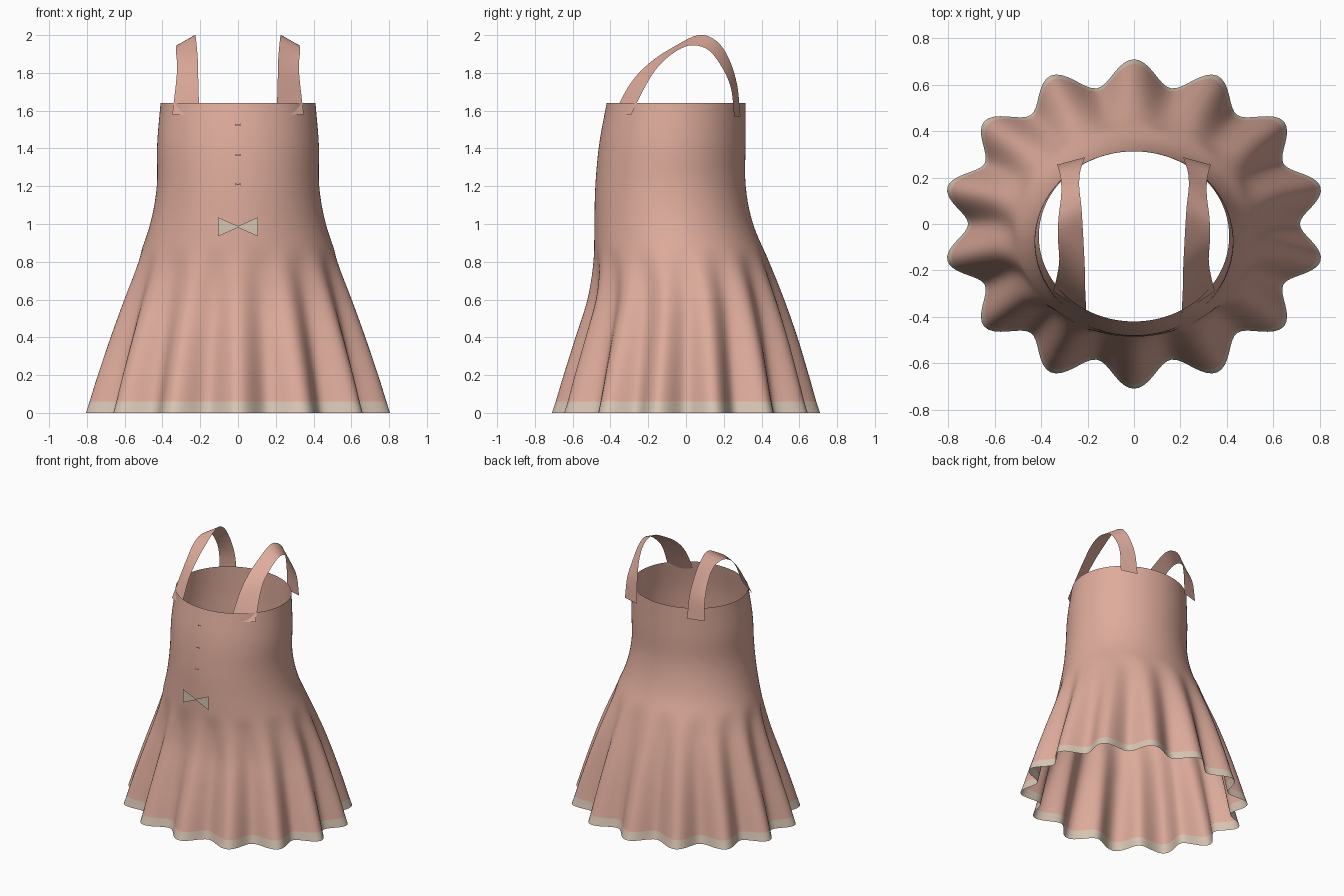
import bpy
import math
from mathutils import Vector

cube = bpy.data.objects.get("Cube")
if cube:
    bpy.data.objects.remove(cube, do_unlink=True)


def make_material(name, colour):
    mat = bpy.data.materials.new(name)
    mat.use_nodes = True
    mat.diffuse_color = (*colour, 1)
    mat.node_tree.nodes["Principled BSDF"].inputs["Base Color"].default_value = (*colour, 1)
    return mat


pink = make_material("dusty pink cloth", (0.73, 0.41, 0.33))
beige = make_material("beige trim", (0.69, 0.56, 0.45))


def smooth_rows(rows, steps):
    """Run a smooth curve through rows of numbers and sample it."""
    rows = [Vector(r) for r in rows]
    result = []
    for i in range(len(rows) - 1):
        b, c = rows[i], rows[i + 1]
        start = (c - rows[i - 1]) / 2 if i else c - b
        end = (rows[i + 2] - b) / 2 if i + 2 < len(rows) else c - b
        for k in range(steps):
            t = k / steps
            s = t * t * (3 - 2 * t)
            result.append(b.lerp(c, s) + start * (t * (1 - t) ** 2) - end * (t * t * (1 - t)))
    return result + [rows[-1]]


def make_object(name, verts, faces, materials):
    mesh = bpy.data.meshes.new(name)
    mesh.from_pydata(verts, [], faces)
    for mat in materials:
        mesh.materials.append(mat)
    obj = bpy.data.objects.new(name, mesh)
    bpy.context.scene.collection.objects.link(obj)
    return obj


def make_grid(name, grid, materials, closed=False):
    """Skin a grid of points, optionally joined around into a tube."""
    width = len(grid[0])
    faces = []
    for i in range(len(grid) - 1):
        for j in range(width if closed else width - 1):
            n = (j + 1) % width
            faces.append((i * width + j, i * width + n,
                          (i + 1) * width + n, (i + 1) * width + j))
    obj = make_object(name, [p for row in grid for p in row], faces, materials)
    obj.data.shade_smooth()
    return obj


# Dress body: height, half width, front edge, back edge
HEM = 0.06
PLEATS = 14
PLEAT_TOP = 0.86
body_profile = [
    (0, 0.825, -0.71, 0.71),
    (HEM, 0.805, -0.69, 0.69),
    (0.2, 0.76, -0.648, 0.65),
    (0.4, 0.69, -0.585, 0.59),
    (0.6, 0.615, -0.522, 0.52),
    (0.8, 0.535, -0.49, 0.44),
    (1, 0.465, -0.485, 0.355),
    (1.2, 0.43, -0.48, 0.316),
    (1.42, 0.428, -0.46, 0.315),
    (1.64, 0.41, -0.42, 0.315),
]


def body_ring(z, half_width, front, back, count=PLEATS * 16):
    fade = max(0, (PLEAT_TOP - z) / PLEAT_TOP) ** 0.85
    ring = []
    for j in range(count):
        a = math.tau * j / count
        # Pleat crests fall at the centre front and centre back
        dip = 0.11 * fade * (1 - math.cos(PLEATS * (a - math.pi / 2))) / 2
        ring.append(((half_width - dip) * math.cos(a),
                     (front + back) / 2 + ((back - front) / 2 - dip) * math.sin(a), z))
    return ring


dress = make_grid("dress_body", [body_ring(*row) for row in smooth_rows(body_profile, 5)],
                  [pink, beige], closed=True)

# Contrasting hem band
for face in dress.data.polygons:
    face.material_index = int(face.center.z < HEM)

# Shoulder straps: inner edge point, then outer edge point, front to back
strap_edges = [
    (0.205, -0.385, 1.58, 0.348, -0.29, 1.58),
    (0.21, -0.29, 1.75, 0.33, -0.215, 1.73),
    (0.212, -0.19, 1.855, 0.322, -0.15, 1.83),
    (0.218, -0.07, 1.935, 0.328, -0.06, 1.91),
    (0.226, 0.065, 2, 0.325, 0.03, 1.946),
    (0.236, 0.16, 1.97, 0.314, 0.12, 1.92),
    (0.232, 0.225, 1.88, 0.315, 0.19, 1.83),
    (0.218, 0.27, 1.74, 0.325, 0.238, 1.72),
    (0.21, 0.288, 1.57, 0.332, 0.255, 1.57),
]
strap_grid = []
for row in smooth_rows(strap_edges, 5):
    inner, outer = Vector(row[:3]), Vector(row[3:])
    strap_grid.append([inner.lerp(outer, k / 4) for k in range(5)])
straps = make_grid("shoulder_straps", strap_grid, [pink])
straps.modifiers.new("mirror", "MIRROR")


# Flat bows: a large one at the waist and tiny ones up the bodice
def make_bow(name, y, z, half_width, half_height):
    pinch = half_height * 0.08
    verts = [(0, y, z + pinch), (0, y, z - pinch)]
    for side in (-1, 1):
        verts += [(side * half_width, y, z + half_height), (side * half_width, y, z - half_height)]
    make_object(name, verts, [(0, 2, 3, 1), (0, 1, 5, 4)], [beige])


make_bow("waist_bow", -0.505, 0.985, 0.105, 0.05)
for index, (y, z) in enumerate([(-0.458, 1.525), (-0.478, 1.365), (-0.491, 1.21)]):
    make_bow(f"bodice_bow_{index + 1}", y, z, 0.012, 0.006)
